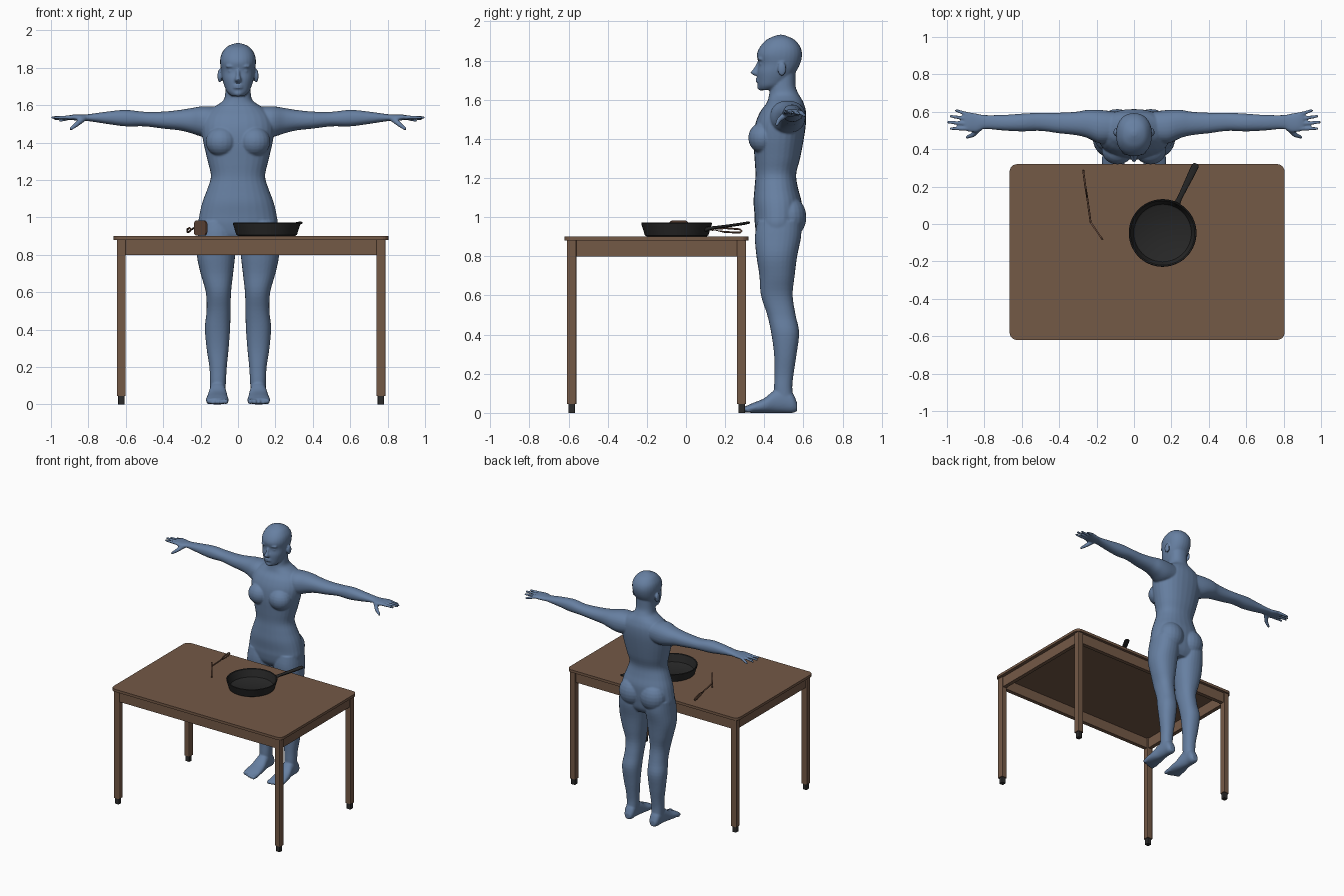
import bpy, bmesh, math
from mathutils import Vector, Matrix

cube = bpy.data.objects.get("Cube")
if cube:
    bpy.data.objects.remove(cube, do_unlink=True)


def material(name, colour):
    mat = bpy.data.materials.new(name)
    mat.use_nodes = True
    rgba = (*colour, 1)
    mat.diffuse_color = rgba
    mat.node_tree.nodes["Principled BSDF"].inputs["Base Color"].default_value = rgba
    return mat


SKIN = material("slate blue", (0.135, 0.215, 0.36))
WOOD = material("table brown", (0.175, 0.1, 0.062))
SPOON = material("reddish brown", (0.13, 0.066, 0.042))
IRON = material("pan black", (0.02, 0.02, 0.02))
RUBBER = material("foot black", (0.025, 0.025, 0.025))


def finish(bm, name, mat, smooth=False):
    bmesh.ops.recalc_face_normals(bm, faces=bm.faces)
    mesh = bpy.data.meshes.new(name)
    bm.to_mesh(mesh)
    bm.free()
    mesh.materials.append(mat)
    obj = bpy.data.objects.new(name, mesh)
    bpy.context.collection.objects.link(obj)
    if smooth:
        bpy.ops.object.select_all(action="DESELECT")
        obj.select_set(True)
        bpy.context.view_layer.objects.active = obj
        bpy.ops.object.shade_smooth_by_angle(angle=math.radians(35))
    return obj


def smooth_rows(rows, steps=4):
    """Catmull-Rom interpolation between cross-sections."""
    rows = [Vector(r) for r in rows]
    ends = [rows[0]] + rows + [rows[-1]]
    out = []
    for a, b, c, d in zip(ends, ends[1:], ends[2:], ends[3:]):
        for k in range(steps):
            t = k / steps
            out.append(b + (c - a) * (t / 2) + (a * 2 - b * 5 + c * 4 - d) * (t * t / 2)
                       + (b * 3 - a - c * 3 + d) * (t ** 3 / 2))
    return out + [rows[-1]]


def loft(bm, axis, rows, sides=28, power=0.9):
    """Closed tube through rows of (position, low, high, low, high)."""
    others = [i for i in range(3) if i != axis]
    rings = []
    for pos, u0, u1, v0, v1 in smooth_rows(rows):
        ring = []
        for k in range(sides):
            a = math.tau * k / sides
            c, s = (math.copysign(abs(f) ** power, f) for f in (math.cos(a), math.sin(a)))
            p = Vector()
            p[axis] = pos
            p[others[0]] = (u0 + u1) / 2 + c * (u1 - u0) / 2
            p[others[1]] = (v0 + v1) / 2 + s * (v1 - v0) / 2
            ring.append(bm.verts.new(p))
        rings.append(ring)
    for r, q in zip(rings, rings[1:]):
        for k in range(sides):
            n = (k + 1) % sides
            bm.faces.new((r[k], r[n], q[n], q[k]))
    bm.faces.new(rings[0])
    bm.faces.new(rings[-1])


def ball(bm, centre, radii):
    m = Matrix.Translation(centre) @ Matrix.Diagonal((*radii, 1))
    bmesh.ops.create_uvsphere(bm, u_segments=20, v_segments=12, radius=1, matrix=m)


def capsule(bm, start, end, r0, r1):
    a, b = Vector(start), Vector(end)
    m = Matrix.Translation((a + b) / 2) @ (b - a).to_track_quat("Z", "Y").to_matrix().to_4x4()
    bmesh.ops.create_cone(bm, cap_ends=True, segments=14, radius1=r0, radius2=r1,
                          depth=(b - a).length, matrix=m)
    ball(bm, a, (r0, r0, r0))
    ball(bm, b, (r1, r1, r1))


def box(name, centre, size, mat, radius=0, axis=2, angle=0):
    """Box whose edges along one axis may be rounded."""
    bm = bmesh.new()
    bmesh.ops.create_cube(bm, size=1, matrix=Matrix.Diagonal((*size, 1)))
    if radius:
        edges = [e for e in bm.edges
                 if abs((e.verts[0].co - e.verts[1].co).normalized()[axis]) > 0.9]
        bmesh.ops.bevel(bm, geom=edges, offset=radius, segments=6, profile=0.5, affect="EDGES")
    obj = finish(bm, name, mat)
    obj.location = centre
    obj.rotation_euler.z = angle
    return obj


# Figure: paired parts on the left side first
body = bmesh.new()
loft(body, 2, [(.98, .02, .205, .365, .59), (.9, .012, .214, .352, .588), (.8, .015, .22, .36, .568),
               (.7, .026, .2, .375, .555), (.6, .037, .172, .383, .545), (.5, .04, .168, .415, .56),
               (.41, .042, .177, .435, .578), (.3, .05, .168, .45, .565), (.2, .06, .153, .452, .55),
               (.13, .064, .15, .45, .543), (.06, .068, .148, .45, .55)])
# foot and toes
loft(body, 1, [(.568, .085, .13, .01, .05), (.545, .07, .145, 0, .1), (.5, .068, .15, 0, .13),
               (.45, .062, .155, 0, .115), (.4, .055, .165, 0, .075), (.34, .05, .172, 0, .05),
               (.3, .054, .168, .003, .032)])
for i in range(5):
    r = .016 - .0015 * i
    x = .066 + .023 * i
    capsule(body, (x, .33, r + .004), (x, .287 + .002 * i * i, r), r, r * .9)
# arm, hand, fingers and thumb
loft(body, 0, [(.1, .44, .6, 1.44, 1.59), (.18, .43, .61, 1.43, 1.595), (.25, .46, .61, 1.45, 1.585),
               (.31, .475, .6, 1.465, 1.575), (.4, .485, .595, 1.475, 1.566), (.5, .498, .595, 1.487, 1.565),
               (.6, .495, .59, 1.487, 1.575), (.7, .5, .583, 1.5, 1.566), (.8, .508, .583, 1.515, 1.552),
               (.84, .49, .59, 1.515, 1.55), (.88, .493, .598, 1.52, 1.55), (.905, .5, .597, 1.523, 1.546)])
for base, tip, reach, drop in [(.586, .607, .95, 1.518), (.562, .576, .98, 1.528),
                               (.536, .544, .992, 1.534), (.51, .51, .978, 1.534)]:
    capsule(body, (.89, base, 1.535), (reach, tip, drop), .012, .008)
capsule(body, (.825, .515, 1.53), (.862, .476, 1.498), .017, .013)
capsule(body, (.862, .476, 1.498), (.893, .464, 1.474), .013, .009)
# bust, buttock, ear, eye and brow
ball(body, (.088, .395, 1.405), (.085, .077, .08))
ball(body, (.09, .53, 1.0), (.1, .085, .105))
ball(body, (.098, .49, 1.757), (.012, .022, .036))
ball(body, (.036, .388, 1.783), (.018, .014, .01))
ball(body, (.035, .386, 1.808), (.032, .02, .01))

# mirror the paired parts to the other side
copy = bmesh.ops.duplicate(body, geom=body.verts[:] + body.edges[:] + body.faces[:])["geom"]
for v in copy:
    if isinstance(v, bmesh.types.BMVert):
        v.co.x *= -1

# torso and neck, then head
torso = [(.86, .15, .4, .55), (.9, .195, .365, .575), (.96, .212, .352, .585), (1.01, .207, .35, .59),
         (1.08, .191, .345, .59), (1.15, .165, .35, .572), (1.22, .145, .355, .563), (1.3, .162, .35, .583),
         (1.4, .185, .345, .602), (1.48, .195, .355, .613), (1.54, .18, .38, .613), (1.58, .145, .41, .602),
         (1.605, .105, .42, .59), (1.63, .076, .425, .575), (1.67, .068, .43, .56), (1.74, .066, .44, .56)]
head = [(1.65, .035, .375, .45), (1.67, .058, .368, .5), (1.7, .072, .365, .53), (1.74, .084, .363, .56),
        (1.783, .09, .37, .583), (1.83, .096, .362, .593), (1.87, .09, .378, .584), (1.905, .068, .41, .556),
        (1.922, .042, .443, .523), (1.932, .012, .472, .496)]
for rows in (torso, head):
    loft(body, 2, [(z, -w, w, front, back) for z, w, front, back in rows])
# nose, lips and chin
loft(body, 2, [(1.79, -.01, .01, .362, .4), (1.76, -.012, .012, .346, .4),
               (1.738, -.018, .018, .33, .4), (1.722, -.016, .016, .35, .4)])
for z in (1.694, 1.706):
    ball(body, (0, .369, z), (.026, .014, .007))
ball(body, (0, .386, 1.664), (.027, .023, .018))

figure = finish(body, "figure", SKIN)
skin = figure.modifiers.new("merge", "REMESH")
skin.mode = "VOXEL"
skin.voxel_size = .0055
skin.use_smooth_shade = True
soften = figure.modifiers.new("soften", "SMOOTH")
soften.factor = .5
soften.iterations = 5

# Table
cx, cy = .07, -.15
box("table_top", (cx, cy, .89), (1.47, .94, .02), WOOD, .04)
leg_x, leg_y = .694, .434
for sx, side in ((-1, "right"), (1, "left")):
    box(f"apron_{side}", (cx + sx * leg_x, cy, .84), (.03, 2 * leg_y, .08), WOOD)
    for sy, end in ((-1, "front"), (1, "back")):
        x, y = cx + sx * leg_x, cy + sy * leg_y
        box(f"leg_{end}_{side}", (x, y, .4625), (.047, .047, .835), WOOD, .006)
        box(f"leg_tip_{end}_{side}", (x, y, .0225), (.034, .034, .045), RUBBER, .006)
for sy, end in ((-1, "front"), (1, "back")):
    box(f"apron_{end}", (cx, cy + sy * leg_y, .84), (2 * leg_x, .03, .08), WOOD)

# Frying pan turned from a profile
bm = bmesh.new()
profile = [(0, .9), (.15, .9), (.162, .907), (.181, .968), (.178, .972), (.172, .968),
           (.154, .914), (.145, .908), (0, .908)]
pts = [bm.verts.new((r, 0, z)) for r, z in profile]
edges = [bm.edges.new(pair) for pair in zip(pts, pts[1:])]
bmesh.ops.spin(bm, geom=pts + edges, cent=(0, 0, 0), axis=(0, 0, 1), angle=math.tau, steps=56)
bmesh.ops.remove_doubles(bm, verts=bm.verts, dist=.0001)
pan = finish(bm, "pan", IRON, True)
bm = bmesh.new()
loft(bm, 0, [(.165, -.022, .022, .925, .95), (.2, -.014, .014, .936, .953), (.26, -.015, .015, .944, .959),
             (.36, -.019, .019, .957, .971), (.4, -.018, .018, .964, .977), (.412, -.01, .01, .967, .977)], 16, .7)
handle = finish(bm, "pan_handle", IRON, True)
handle.rotation_euler.z = math.radians(64)
for part in (pan, handle):
    part.location = (.153, -.048, 0)

# Spatula resting on edge: blade, neck and looped grip
box("spatula_blade", (-.2, -.037, .943), (.115, .009, .08), SPOON, .022, 1, math.atan2(-.095, .065))
curve = bpy.data.curves.new("spatula_handle", "CURVE")
curve.dimensions = "3D"
curve.bevel_depth = .005
curve.bevel_resolution = 2
neck = [(-.232, .01, .945), (-.25, .14, .935)]
grip = [(-.25, .14, .935), (-.26, .2, .944), (-.27, .275, .938), (-.271, .285, .929),
        (-.27, .275, .921), (-.26, .2, .924)]
for path, closed in ((neck, False), (grip, True)):
    spline = curve.splines.new("POLY")
    spline.points.add(len(path) - 1)
    for point, co in zip(spline.points, path):
        point.co = (*co, 1)
    spline.use_cyclic_u = closed
curve.materials.append(SPOON)
bpy.context.collection.objects.link(bpy.data.objects.new("spatula_handle", curve))
